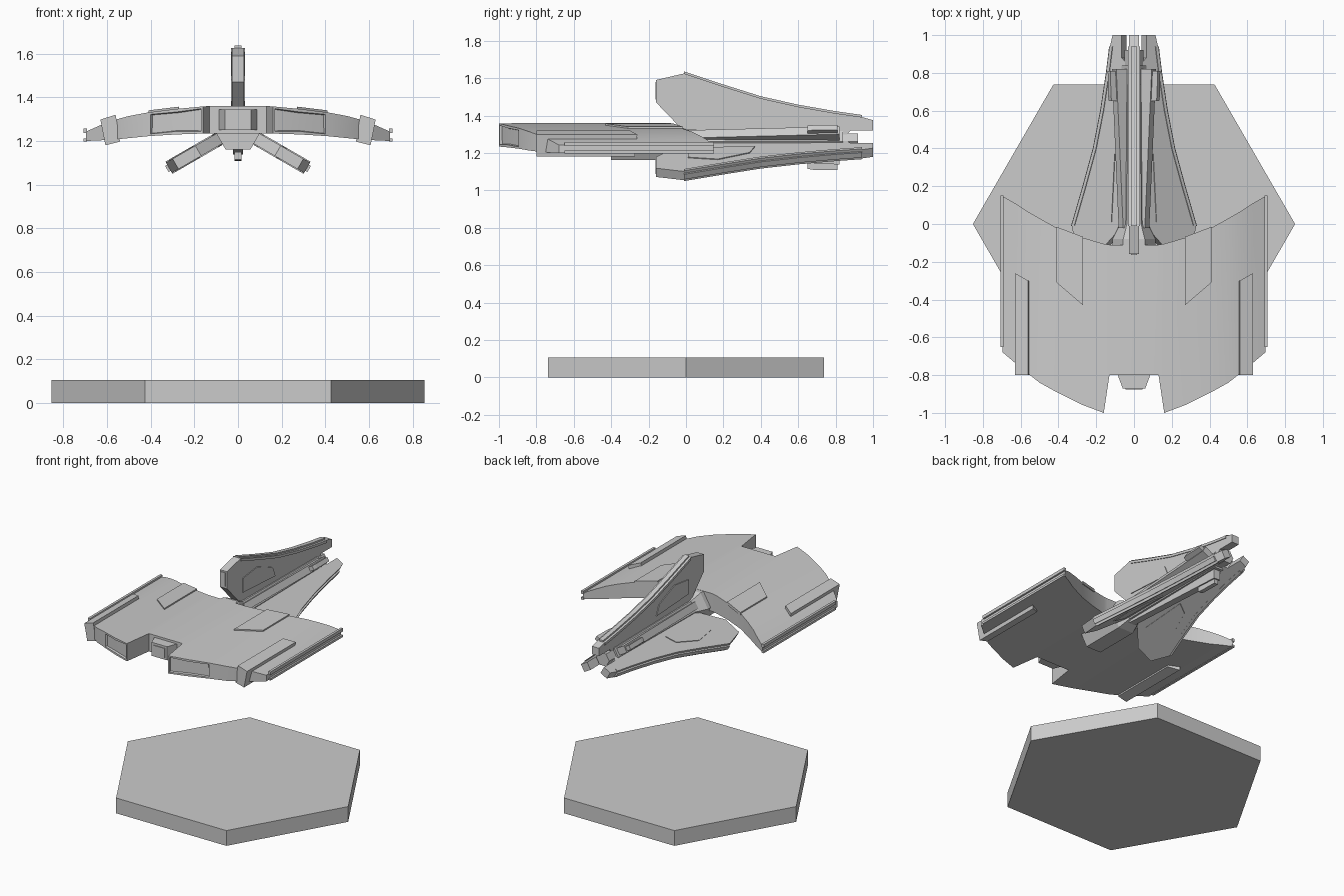
import bpy
import bmesh
from math import cos, sin, radians, pi

cube = bpy.data.objects.get("Cube")
if cube:
    bpy.data.objects.remove(cube)

AXIS_Z = 1.26  # height of the axis shared by hub and fins

grey = bpy.data.materials.new("light_grey")
grey.use_nodes = True
grey.diffuse_color = (0.6, 0.6, 0.6, 1)
grey.node_tree.nodes["Principled BSDF"].inputs["Base Color"].default_value = (0.6, 0.6, 0.6, 1)


def loft(name, rings, smooth=False, inset=None):
    """Skin a closed solid through rings with equal point counts."""
    bm = bmesh.new()
    rows = [[bm.verts.new(p) for p in ring] for ring in rings]
    n = len(rows[0])
    for a, b in zip(rows, rows[1:]):
        for i in range(n):
            j = (i + 1) % n
            bm.faces.new((a[i], a[j], b[j], b[i]))
    bm.faces.new(rows[0])
    bm.faces.new(rows[-1])
    bmesh.ops.recalc_face_normals(bm, faces=bm.faces)
    if inset:
        for side in (1, -1):
            faces = [f for f in bm.faces if inset(f, side)]
            bmesh.ops.inset_region(bm, faces=faces, thickness=0.014)
            bmesh.ops.inset_region(bm, faces=faces, thickness=0.004, depth=-0.014)
    mesh = bpy.data.meshes.new(name)
    bm.to_mesh(mesh)
    bm.free()
    mesh.materials.append(grey)
    obj = bpy.data.objects.new(name, mesh)
    bpy.context.collection.objects.link(obj)
    if smooth:
        bpy.ops.object.select_all(action='DESELECT')
        obj.select_set(True)
        bpy.context.view_layer.objects.active = obj
        bpy.ops.object.shade_smooth_by_angle(angle=radians(20))
    return obj


def column(x, front, rear, top, bottom):
    """Upright section of a slab running along y."""
    return [(x, front, top), (x, rear, top), (x, rear, bottom), (x, front, bottom)]


def radial(name, outline, half, angle, offset=0.0, half_outer=None):
    """Plate standing on the axis at an angle; outline is (y, radius)."""
    dx, dz = cos(radians(angle)), sin(radians(angle))
    rings = []
    for t in (offset - half, offset + half):
        rings.append([(r * dx - t * dz, y, AXIS_Z + r * dz + t * dx) for y, r in outline])
    return loft(name, rings)


def hexagon(y, radius, z=AXIS_Z):
    return [(radius * cos(i * pi / 3), y, z + radius * sin(i * pi / 3)) for i in range(6)]


# Display base
loft("base", [[(0.853 * cos(i * pi / 3), 0.853 * sin(i * pi / 3), z) for i in range(6)]
              for z in (0, 0.107)])

# Arched main wing: x, front y, rear y, top z, bottom z
half_wing = [
    (0.13, -0.80, -0.11, 1.36, 1.235),
    (0.16, -1.00, -0.105, 1.358, 1.234),
    (0.28, -0.955, -0.07, 1.347, 1.230),
    (0.41, -0.89, -0.02, 1.331, 1.222),
    (0.50, -0.84, 0.03, 1.314, 1.213),
    (0.57, -0.785, 0.07, 1.295, 1.206),
    (0.63, -0.735, 0.11, 1.272, 1.203),
    (0.695, -0.68, 0.147, 1.243, 1.200),
]
columns = [(-x, *rest) for x, *rest in reversed(half_wing)] + half_wing
loft("wing", [column(*c) for c in columns], smooth=True,
     inset=lambda f, s: f.normal.y < -0.7 and 0.17 < s * f.calc_center_median().x < 0.4)

# Front intake in the notch
loft("front_intake", [[(sx * w, y, z) for sx, z in ((-1, 1.25), (1, 1.25), (1, 1.345), (-1, 1.345))]
                      for y, w in ((-0.87, 0.06), (-0.79, 0.09))])
loft("intake_lip", [[(sx * 0.045, y, z) for sx, z in ((-1, 1.265), (1, 1.265), (1, 1.33), (-1, 1.33))]
                    for y in (-0.875, -0.86)])

for side, label in ((1, "left"), (-1, "right")):
    # Raised rear panel on the wing
    loft("wing_panel_" + label, [column(side * x, f, r, t, t - 0.02) for x, f, r, t in (
        (0.27, -0.43, -0.068, 1.357), (0.41, -0.31, -0.015, 1.340))])
    # Tilted pod clamped around the wing
    pod = ((0.56, 1.32), (0.63, 1.298), (0.607, 1.18), (0.54, 1.197))
    loft("wing_pod_" + label, [
        [(side * x, -0.80, z) for x, z in pod],
        [(side * x, -0.30 + (x - 0.56) * 0.57, z) for x, z in pod]])
    # Grooved outer edge rail
    for part, low, high in (("upper", 1.236, 1.258), ("lower", 1.197, 1.212)):
        loft("edge_rail_%s_%s" % (part, label),
             [column(side * x, -0.65, 0.15, high, low) for x in (0.69, 0.707)])

# Hub and tapered core
loft("hub", [hexagon(-0.40, 0.114), hexagon(-0.08, 0.114), hexagon(0.0, 0.075)])
loft("core", [hexagon(-0.05, 0.075), hexagon(0.84, 0.065)])
loft("core_nozzle", [hexagon(0.83, 0.05), hexagon(0.92, 0.05)])

# Three swept fins
edge = [(-0.16, 0.33), (-0.01, 0.365), (0.2, 0.295), (0.4, 0.232),
        (0.6, 0.187), (0.8, 0.152), (0.94, 0.132)]
fin = [(-0.03, 0.03), (-0.03, 0.075), (-0.16, 0.21)] + edge + [(1.0, 0.115), (1.0, 0.06), (0.88, 0.06), (0.85, 0.03)]
ridge = edge[1:] + [(y, r + 0.011) for y, r in reversed(edge[1:])]
panel = [(0.01, 0.12), (0.01, 0.22), (0.17, 0.24), (0.34, 0.17), (0.37, 0.10)]
nose = [(-0.164, 0.225), (-0.164, 0.32), (-0.15, 0.32), (-0.15, 0.225)]
for angle, label in ((90, "top"), (-30, "left"), (210, "right")):
    radial("fin_" + label, fin, 0.027, angle)
    radial("fin_ridge_" + label, ridge, 0.016, angle)
    radial("fin_nose_plate_" + label, nose, 0.016, angle)
    for s in (1, -1):
        radial("fin_panel_" + label, panel, 0.004, angle, s * 0.028)
        # Lip running along the outer edge
        radial("fin_lip_" + label, edge[1:] + [(y, r - 0.018) for y, r in reversed(edge[1:])],
               0.004, angle, s * 0.028)

# Arms between the fins, each carrying a bracket
arm = [(-0.02, 0.04), (-0.02, 0.08), (0.82, 0.122), (0.82, 0.04)]
bracket = [(0.65, 0.10), (0.65, 0.145), (0.68, 0.15), (0.81, 0.152), (0.81, 0.10)]
for angle, label in ((30, "left"), (150, "right"), (270, "bottom")):
    radial("arm_" + label, arm, 0.024, angle)
    radial("arm_bracket_" + label, bracket, 0.015, angle)
